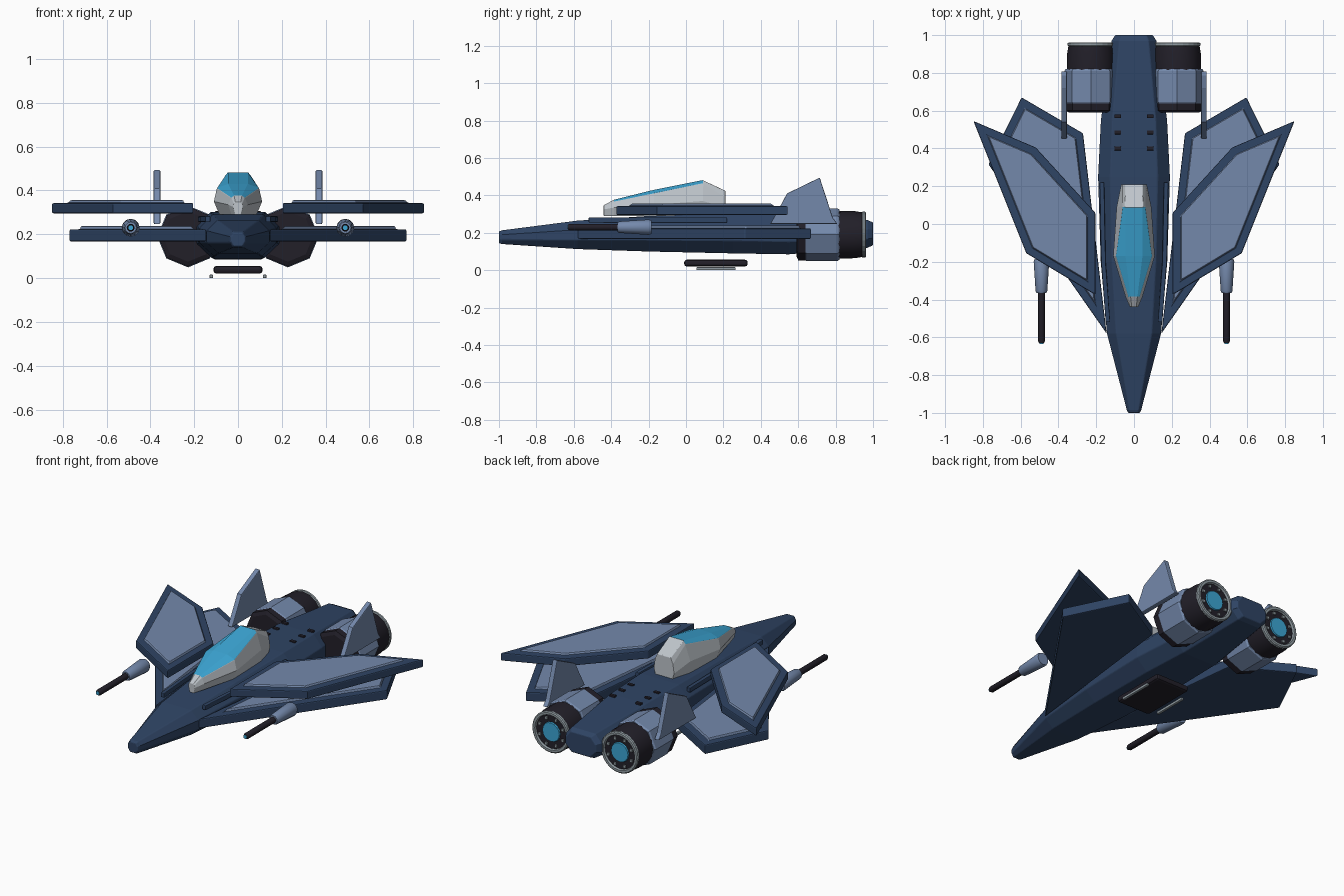
import bpy, bmesh, math
from mathutils import Vector

if "Cube" in bpy.data.objects:
    bpy.data.objects.remove(bpy.data.objects["Cube"])

def mat(name, r, g, b):
    m = bpy.data.materials.new(name)
    m.diffuse_color = (r, g, b, 1)
    m.use_nodes = True
    m.node_tree.nodes["Principled BSDF"].inputs["Base Color"].default_value = m.diffuse_color
    return m

NAVY = mat("navy", .028, .058, .128)
BLUE = mat("steel_blue", .175, .25, .41)
CYAN = mat("cyan_glass", .045, .38, .66)
WHITE = mat("pale_grey", .52, .56, .60)
BLACK = mat("near_black", .016, .014, .022)
GREY = mat("mid_grey", .28, .33, .36)

def finish(bm, name, mats, bevel=0.0, mirror=False, smooth=False):
    me = bpy.data.meshes.new(name)
    bm.to_mesh(me)
    bm.free()
    for m in mats:
        me.materials.append(m)
    ob = bpy.data.objects.new(name, me)
    bpy.context.collection.objects.link(ob)
    if bevel:
        b = ob.modifiers.new("bevel", 'BEVEL')
        b.width, b.segments, b.limit_method = bevel, 2, 'ANGLE'
        b.angle_limit = math.radians(40)
    if mirror:
        ob.modifiers.new("mirror", 'MIRROR')
    if smooth:
        bpy.context.view_layer.objects.active = ob
        ob.select_set(True)
        bpy.ops.object.shade_smooth_by_angle(angle=math.radians(35))
        ob.select_set(False)
    return ob

def loft(rings, rule=None):
    """Skin closed rings of points; rule(segment, side) gives a material index."""
    bm = bmesh.new()
    vs = [[bm.verts.new(p) for p in r] for r in rings]
    n = len(vs[0])
    for i in range(len(vs) - 1):
        for j in range(n):
            k = (j + 1) % n
            f = bm.faces.new((vs[i][j], vs[i][k], vs[i + 1][k], vs[i + 1][j]))
            f.material_index = rule(i, j) if rule else 0
    for end, seg in ((0, 0), (-1, len(vs) - 2)):
        f = bm.faces.new(vs[end])
        f.material_index = rule(seg, -1) if rule else 0
    bmesh.ops.recalc_face_normals(bm, faces=bm.faces)
    return bm

def turned(name, x, z, profile, sides, mats, idx=None, mirror=True, smooth=False):
    """Round part along y from (y, radius) pairs."""
    rings = [[(x + r * math.cos(2 * math.pi * k / sides), y,
               z + r * math.sin(2 * math.pi * k / sides)) for k in range(sides)]
             for y, r in profile]
    bm = loft(rings, (lambda i, j: idx[i]) if idx else None)
    return finish(bm, name, mats, 0, mirror, smooth)

def box(name, x0, x1, y0, y1, z0, z1, m, bevel=0.0, mirror=False):
    bm = loft([[(x0, y, z0), (x1, y, z0), (x1, y, z1), (x0, y, z1)] for y in (y0, y1)])
    return finish(bm, name, [m], bevel, mirror)

def wing(name, outline, z0, z1, border, raise_h):
    """Flat wing plate with a raised inset panel on top."""
    bm = loft([[(x, y, z) for x, y in outline] for z in (z0, z1)])
    top = max(bm.faces, key=lambda f: f.calc_center_median().z)
    bmesh.ops.inset_region(bm, faces=[top], thickness=border, use_even_offset=True)
    top.material_index = 1
    bmesh.ops.inset_region(bm, faces=[top], thickness=.002, depth=raise_h,
                           use_even_offset=True)
    for f in bm.faces:
        if f.calc_center_median().z > z1 + .001:
            f.material_index = 1
    return finish(bm, name, [NAVY, BLUE], .006, True)

# fuselage: octagonal sections (y, half width, bottom z, top z)
hull = [(-1, .032, .145, .207), (-.985, .038, .14, .213), (-.58, .143, .113, .265),
        (-.2, .176, .1, .29), (.25, .19, .09, .302), (.55, .175, .085, .297),
        (.97, .118, .12, .268), (1, .1, .133, .255)]
rings = []
for y, w, b, t in hull:
    lo, hi = b + (t - b) * .32, b + (t - b) * .68
    half = [(.62 * w, b), (w, lo), (w, hi), (.66 * w, t)]
    rings.append([(x, y, z) for x, z in half] + [(-x, y, z) for x, z in reversed(half)])
finish(loft(rings), "fuselage", [NAVY], .005)

# canopy: pale frame below, glass above and ahead of the rear section
# (y, bottom half, mid half, mid z, sill half, sill z, roof half, roof z)
can = [(-.44, .014, .022, .325, .02, .34, .012, .347),
       (-.385, .03, .045, .335, .03, .367, .018, .377),
       (-.17, .085, .11, .35, .096, .412, .045, .43),
       (.09, .085, .092, .37, .06, .465, .048, .482),
       (.21, .055, .068, .335, .06, .39, .045, .425)]
rings = []
for y, b, m, mz, s, sz, r, rz in can:
    half = [(b, .29), (m, mz), (s, sz), (r, rz)]
    rings.append([(x, y, z) for x, z in half] + [(-x, y, z) for x, z in reversed(half)])
finish(loft(rings, lambda i, j: 1 if i in (1, 2) and j in (2, 3, 4) else 0),
       "canopy", [WHITE, CYAN], .003)

# wings
wing("upper_wing", [(.205, -.375), (.57, -.155), (.85, .545), (.52, .405), (.205, .06)],
     .295, .343, .042, .013)
wing("lower_wing", [(.145, -.58), (.77, .315), (.595, .67), (.27, .48)],
     .167, .223, .042, .015)

# side strakes along the hull
rings = [[(x - .012, y, .255), (x + .012, y, .255), (x + .012, y, .283), (x - .012, y, .283)]
         for x, y in ((.138, -.52), (.162, -.2), (.17, .22))]
finish(loft(rings), "side_strake", [NAVY], .004, True)

# wing guns
turned("gun_housing", .49, .23, [(-.365, .026), (-.355, .031), (-.2, .041), (-.185, .036)],
       12, [BLUE], smooth=True)
turned("gun_barrel", .49, .23, [(-.63, .013), (-.62, .018), (-.34, .018)], 12, [BLACK],
       smooth=True)
turned("gun_tip", .49, .23, [(-.634, .011), (-.625, .011)], 12, [CYAN])

# engines
EX, EZ = .228, .19
turned("engine_intake", EX, EZ, [(.59, .115), (.6, .137), (.645, .137)], 8, [BLACK])
turned("engine_nacelle", EX, EZ, [(.635, .135), (.645, .141), (.81, .141), (.82, .134)],
       8, [BLUE])
turned("engine_nozzle", EX, EZ, [(.81, .127), (.9, .126), (.945, .119)], 16, [BLACK],
       smooth=True)
# nozzle rim: ring with an open middle
turned("nozzle_rim", EX, EZ, [(.94, .119), (.945, .123), (.957, .123), (.962, .117),
                              (.962, .104), (.95, .1), (.949, .06)],
       24, [GREY, BLACK], [0, 0, 0, 0, 0, 1])
turned("engine_glow", EX, EZ, [(.945, .06), (.957, .056)], 16, [CYAN])
bm = bmesh.new()
for k in range(8):
    a = 2 * math.pi * (k + .5) / 8
    r = bmesh.ops.create_cube(bm, size=.016)
    bmesh.ops.translate(bm, verts=r["verts"],
                        vec=Vector((EX + .083 * math.cos(a), .95, EZ + .083 * math.sin(a))))
finish(bm, "nozzle_bolts", [GREY], 0, True)

# tail fins
fin = [(.45, .247), (.5, .335), (.54, .41), (.715, .495), (.785, .28), (.81, .247)]
finish(loft([[(x, y, z) for y, z in fin] for x in (.355, .385)]), "tail_fin", [BLUE], .005, True)

# roof vents
for k in range(3):
    y = .4 + .085 * k
    box("roof_vent", .068, .104, y - .01, y + .01, .29, .306, BLACK, .003, True)

# belly hatch and rails
box("belly_hatch", -.112, .112, -.01, .33, .02, .056, BLACK, .014)
box("belly_rail", .114, .13, .055, .265, 0, .016, GREY, .004, True)
